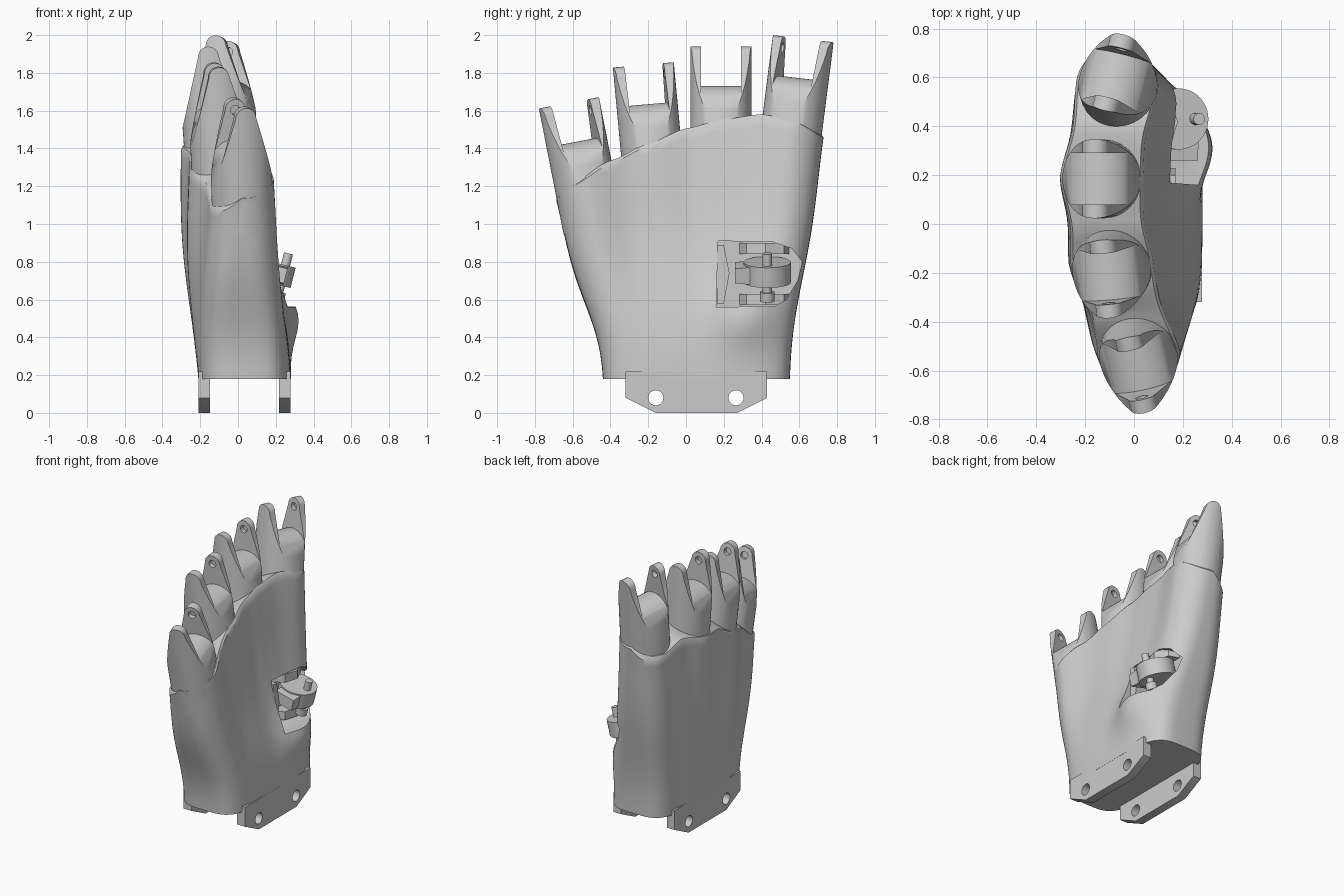
import bpy, bmesh, math
from math import sin, cos, pi, sqrt, exp, radians
from mathutils import Matrix, Vector, Euler

if "Cube" in bpy.data.objects:
    bpy.data.objects.remove(bpy.data.objects["Cube"])

grey = bpy.data.materials.new("light_grey_plastic")
grey.use_nodes = True
grey.diffuse_color = (0.6, 0.6, 0.6, 1)
grey.node_tree.nodes["Principled BSDF"].inputs["Base Color"].default_value = (0.6, 0.6, 0.6, 1)


def add(name, bm):
    bmesh.ops.recalc_face_normals(bm, faces=bm.faces)
    me = bpy.data.meshes.new(name)
    bm.to_mesh(me)
    bm.free()
    me.materials.append(grey)
    ob = bpy.data.objects.new(name, me)
    bpy.context.collection.objects.link(ob)
    return ob


def prism(name, pts, place, lo, hi):
    """Extrude a 2D outline between lo and hi; place(a, b, h) gives the 3D point."""
    bm = bmesh.new()
    rings = [[bm.verts.new(place(a, b, h)) for a, b in pts] for h in (lo, hi)]
    n = len(pts)
    for r in rings:
        bm.faces.new(r)
    for i in range(n):
        j = (i + 1) % n
        bm.faces.new((rings[0][i], rings[0][j], rings[1][j], rings[1][i]))
    return add(name, bm)


def cylinder(name, r, lo, hi, mat=Matrix(), seg=48):
    bm = bmesh.new()
    bmesh.ops.create_cone(bm, cap_ends=True, segments=seg, radius1=r, radius2=r, depth=hi - lo,
                          matrix=mat @ Matrix.Translation((0, 0, (lo + hi) / 2)))
    return add(name, bm)


def boolean(ob, tool, op):
    mod = ob.modifiers.new(op, "BOOLEAN")
    mod.operation, mod.object, mod.solver = op, tool, "EXACT"
    bpy.context.view_layer.objects.active = ob
    bpy.ops.object.modifier_apply(modifier=mod.name)
    bpy.data.objects.remove(tool)


def smooth(ob, angle=35):
    bpy.ops.object.select_all(action="DESELECT")
    ob.select_set(True)
    bpy.context.view_layer.objects.active = ob
    bpy.ops.object.shade_smooth_by_angle(angle=radians(angle))


def lerp_table(table, t):
    """Smooth curve through (t, value) pairs."""
    if t <= table[0][0]:
        return table[0][1]
    for (a, va), (b, vb) in zip(table, table[1:]):
        if t <= b:
            s = (t - a) / (b - a)
            return va + (vb - va) * (0.5 * s + 0.5 * s * s * (3 - 2 * s))
    return table[-1][1]


def xz(a, b, h): return (a, h, b)
def yz(a, b, h): return (h, a, b)


# Palm: loft from the flat wrist outline to the lobed, sloping knuckle outline
SPINE = [(-0.53, 0.02), (-0.18, -0.09), (0.19, -0.135), (0.57, -0.07)]
RIM = [(-0.69, 1.15), (-0.6, 1.22), (-0.4, 1.34), (-0.2, 1.43), (0, 1.51),
       (0.2, 1.56), (0.4, 1.585), (0.6, 1.55), (0.73, 1.48)]
BASE, R, N, LEVELS = 0.18, 0.168, 64, 32


def palm_point(theta, u, shrink=1.0):
    side = 1 if theta < pi else -1
    c = -cos(theta)
    # knuckle outline
    y1 = 0.02 + 0.71 * c * (0.5 + 0.5 * shrink)
    d = min(0.71 * (1 - abs(c)), R)
    w = R * sqrt(max(0, 1 - ((R - d) / R) ** 2))
    if d >= R:
        w *= 0.95 + 0.05 * cos(2 * pi * (y1 - 0.19) / 0.37)
    x1 = lerp_table(SPINE, y1) + side * w * shrink
    z1 = lerp_table(RIM, y1) + 0.45 * (x1 - lerp_table(SPINE, y1) - w)
    # wrist outline
    x0 = 0.035 + side * 0.245 * max(0, 1 - c ** 4) ** 0.25
    y0 = 0.055 + 0.495 * c
    f = u - 0.12 * sin(2 * pi * u) * (1 - u)
    x, y, z = x0 + (x1 - x0) * f, y0 + (y1 - y0) * f, BASE + (z1 - BASE) * u
    if side > 0:   # swelling at the thumb base
        x += 0.09 * exp(-((y - 0.33) / 0.17) ** 2 - ((z - 0.52) / 0.17) ** 2) * abs(sin(theta))
    else:
        x -= 0.03 * sin(pi * u) * abs(sin(theta))
    return (x, y, z)


bm = bmesh.new()
rings = []
for k in range(LEVELS + 2):
    u, shrink = (min(k / LEVELS * 0.985, 0.985), 1) if k <= LEVELS else (1, 0.94)
    rings.append([bm.verts.new(palm_point(2 * pi * i / (2 * N), u, shrink)) for i in range(2 * N)])
for lo, hi in zip(rings, rings[1:]):
    for i in range(2 * N):
        j = (i + 1) % (2 * N)
        bm.faces.new((lo[i], lo[j], hi[j], hi[i]))
for ring in (rings[0], rings[-1]):   # caps bridged straight across
    for i in range(N):
        a, b, c, d = ring[i], ring[i + 1], ring[(2 * N - i - 1) % (2 * N)], ring[(2 * N - i) % (2 * N)]
        bm.faces.new(list(dict.fromkeys((a, b, c, d))))
palm = add("palm", bm)

# Thumb recess
recess = [(0.16, 0.56), (0.17, 0.91), (0.46, 0.905), (0.56, 0.87), (0.615, 0.8),
          (0.59, 0.7), (0.53, 0.6), (0.47, 0.565)]
boolean(palm, prism("recess_cutter", recess, yz, 0.07, 0.6), "DIFFERENCE")
smooth(palm)

# Wrist tabs with two holes each
tab = [(-0.32, 0.22), (-0.32, 0.08), (-0.16, 0), (0.27, 0), (0.43, 0.08), (0.43, 0.22)]
for name, lo in (("left_wrist_tab", 0.217), ("right_wrist_tab", -0.21)):
    ob = prism(name, tab, yz, lo, lo + 0.062)
    for y in (-0.16, 0.265):
        place = Matrix.Translation((lo, y, 0.08)) @ Matrix.Rotation(pi / 2, 4, "Y")
        boolean(ob, cylinder("hole_cutter", 0.04, -0.1, 0.2, place, 32), "DIFFERENCE")
    smooth(ob)


# Knuckles: round posts with two tapered prongs around an arched saddle
def knuckle(name, loc, tilt, turn):
    tip = [(0.055 * cos(a), 0.385 + 0.055 * sin(a)) for a in [pi * i / 12 for i in range(13)]]
    outline = [(0.18, -0.25), (0.18, -0.04)] + tip + [(-0.18, -0.04), (-0.18, -0.25)]
    ob = prism(name, outline, xz, -0.2, 0.2)
    boolean(ob, cylinder("post_cutter", 0.162, -0.24, 0.6), "INTERSECT")
    arch = [(0.15 * cos(a), 0.08 + 0.15 * sin(a)) for a in [pi * i / 20 for i in range(21)]]
    slot = [(0.25, 0.6), (0.25, 0.08)] + arch + [(-0.25, 0.08), (-0.25, 0.6)]
    boolean(ob, prism("slot_cutter", slot, xz, -0.105, 0.105), "DIFFERENCE")
    pin = Matrix.Translation((0, 0, 0.38)) @ Matrix.Rotation(pi / 2, 4, "X")
    boolean(ob, cylinder("pin_cutter", 0.026, -0.135, 0.135, pin, 20), "DIFFERENCE")
    ob.location = loc
    ob.rotation_euler = Euler((radians(tilt), radians(-4), radians(turn)))
    smooth(ob)


knuckle("index_knuckle", (-0.065, 0.565, 1.545), -6.5, -14)
knuckle("middle_knuckle", (-0.13, 0.185, 1.5), 0, 0)
knuckle("ring_knuckle", (-0.09, -0.185, 1.405), 5, 5)
knuckle("little_knuckle", (0.02, -0.535, 1.21), 10.5, 12)

# Thumb hinge: barrel with a lug, pin and clevis cheeks
hinge = Matrix.Translation((0.17, 0.43, 0.745)) @ Matrix.Rotation(radians(14), 4, "Y")
barrel = cylinder("thumb_barrel", 0.125, -0.055, 0.055, hinge)
smooth(barrel)
lug = prism("thumb_lug", [(-0.17, -0.04), (-0.17, 0.04), (0, 0.055), (0, -0.055)], yz, -0.06, 0.085)
lug.matrix_world = hinge
pin_place = hinge @ Matrix.Translation((0.07, 0, 0))
smooth(cylinder("thumb_pin", 0.024, -0.13, 0.12, pin_place, 24))
smooth(cylinder("thumb_pin_head", 0.038, -0.14, -0.09, pin_place, 24))
for name, z in (("lower_cheek", 0.6), ("upper_cheek", 0.87)):
    prism(name, [(0.06, 0.28), (0.15, 0.32), (0.18, 0.42), (0.14, 0.52), (0.06, 0.55)],
          lambda a, b, h: (a, b, h), z - 0.03, z + 0.03)
prism("recess_wall", [(0.165, 0.58), (0.165, 0.89), (0.2, 0.89), (0.23, 0.74), (0.2, 0.58)], yz, 0.06, 0.17)
